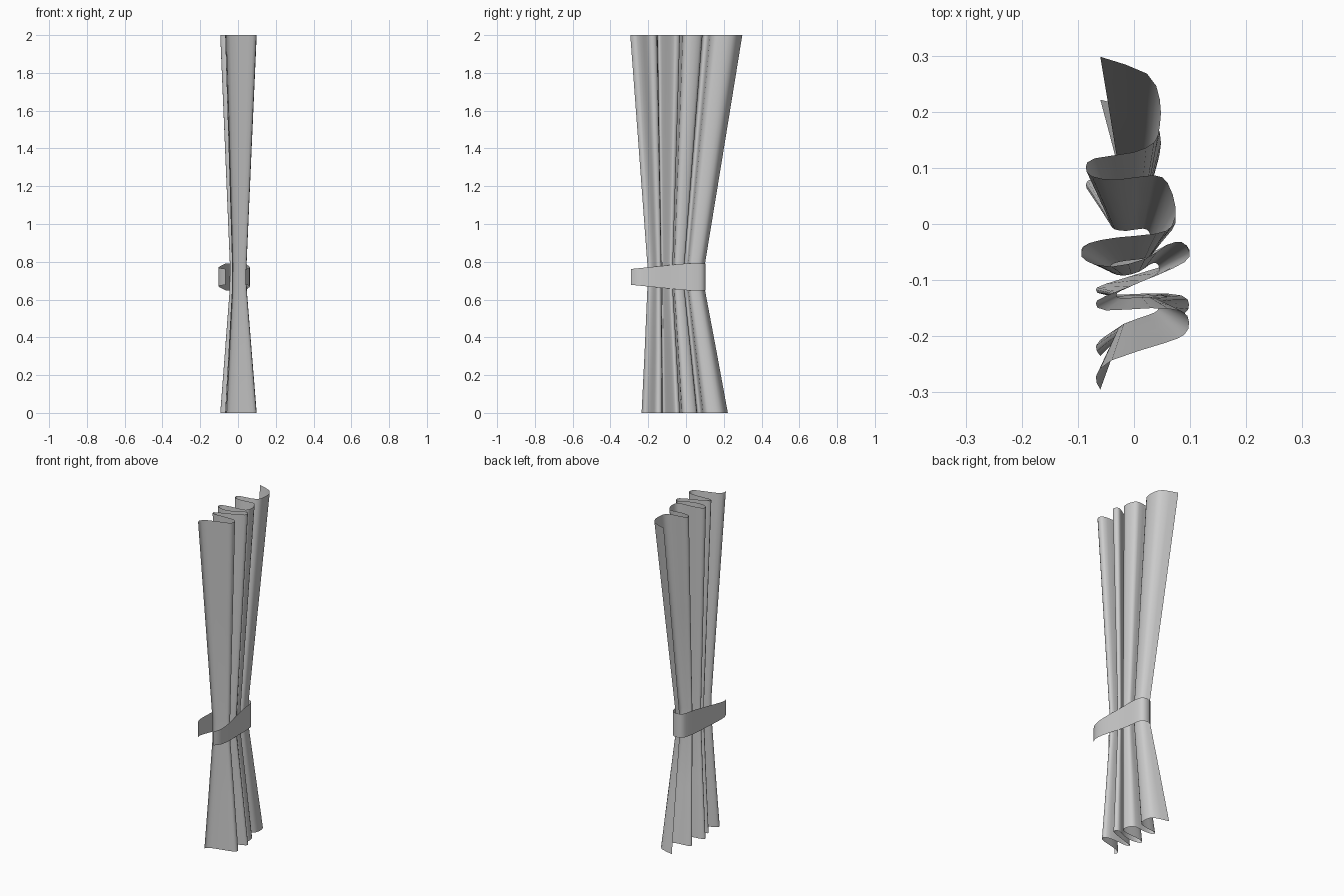
import bpy, bmesh
from mathutils import Vector


def smooth_path(pts, steps=3):
    """Catmull-Rom interpolation through 2D points."""
    p = [Vector(q) for q in pts]
    p = [p[0] * 2 - p[1]] + p + [p[-1] * 2 - p[-2]]
    out = []
    for i in range(1, len(p) - 2):
        a, b, c, d = p[i - 1:i + 3]
        for s in range(steps):
            t = s / steps
            out.append(0.5 * (2 * b + (c - a) * t + (2 * a - 5 * b + 4 * c - d) * t * t
                              + (3 * b - a - 3 * c + d) * t ** 3))
    out.append(p[-2])
    return out


def sheet(name, rows):
    """Thin surface lofted through rows of 3D points."""
    bm = bmesh.new()
    grid = [[bm.verts.new(co) for co in row] for row in rows]
    for lo, hi in zip(grid, grid[1:]):
        for i in range(len(lo) - 1):
            bm.faces.new((lo[i], lo[i + 1], hi[i + 1], hi[i]))
    for f in bm.faces:
        f.smooth = True
    me = bpy.data.meshes.new(name)
    bm.to_mesh(me)
    bm.free()
    ob = bpy.data.objects.new(name, me)
    bpy.context.collection.objects.link(ob)
    return ob


# Curtain: pleated hem outline, gathered at the waist
pleats = smooth_path([
    (-0.06, -0.295), (-0.068, -0.272), (-0.04, -0.243), (0.055, -0.212), (0.09, -0.197),
    (0.098, -0.175), (0.085, -0.155), (0.03, -0.15), (-0.05, -0.154), (-0.068, -0.142),
    (-0.05, -0.128), (0.04, -0.092), (0.09, -0.068), (0.099, -0.05), (0.085, -0.032),
    (0.06, -0.037), (0.02, -0.062), (-0.04, -0.076), (-0.085, -0.066), (-0.094, -0.05),
    (-0.08, -0.034), (-0.03, -0.024), (0.04, -0.017), (0.068, -0.003), (0.074, 0.03),
    (0.06, 0.073), (0.035, 0.087), (-0.03, 0.079), (-0.075, 0.085), (-0.086, 0.102),
    (-0.07, 0.117), (0.0, 0.128), (0.036, 0.146), (0.046, 0.175), (0.046, 0.222),
    (0.023, 0.268), (-0.06, 0.298)], 2)
# level height, x scale, y scale, y shift
levels = [(0, 1, 0.77, -0.008), (0.33, 0.73, 0.64, -0.03), (0.65, 0.47, 0.515, -0.053),
          (0.79, 0.46, 0.515, -0.053), (1.4, 0.73, 0.76, -0.026), (2, 1, 1, 0)]
sheet("curtain", [[(p.x * sx, p.y * sy + dy, z) for p in pleats]
                  for z, sx, sy, dy in levels])

# Tieback: U-shaped band around the rear edge, tapering to its two ends
band = smooth_path([(0.04, -0.29), (0.06, -0.25), (0.062, -0.18), (0.045, -0.05), (0.035, 0.06),
                    (0.02, 0.095), (-0.01, 0.103), (-0.04, 0.09), (-0.055, 0.05),
                    (-0.075, -0.05), (-0.1, -0.18), (-0.1, -0.235), (-0.065, -0.29)])


def half_height(p):
    return 0.042 + 0.03 * min(1, (p.y + 0.29) / 0.3)


sheet("tieback", [[(p.x, p.y, 0.72 + k * half_height(p)) for p in band] for k in (-1, 1)])
